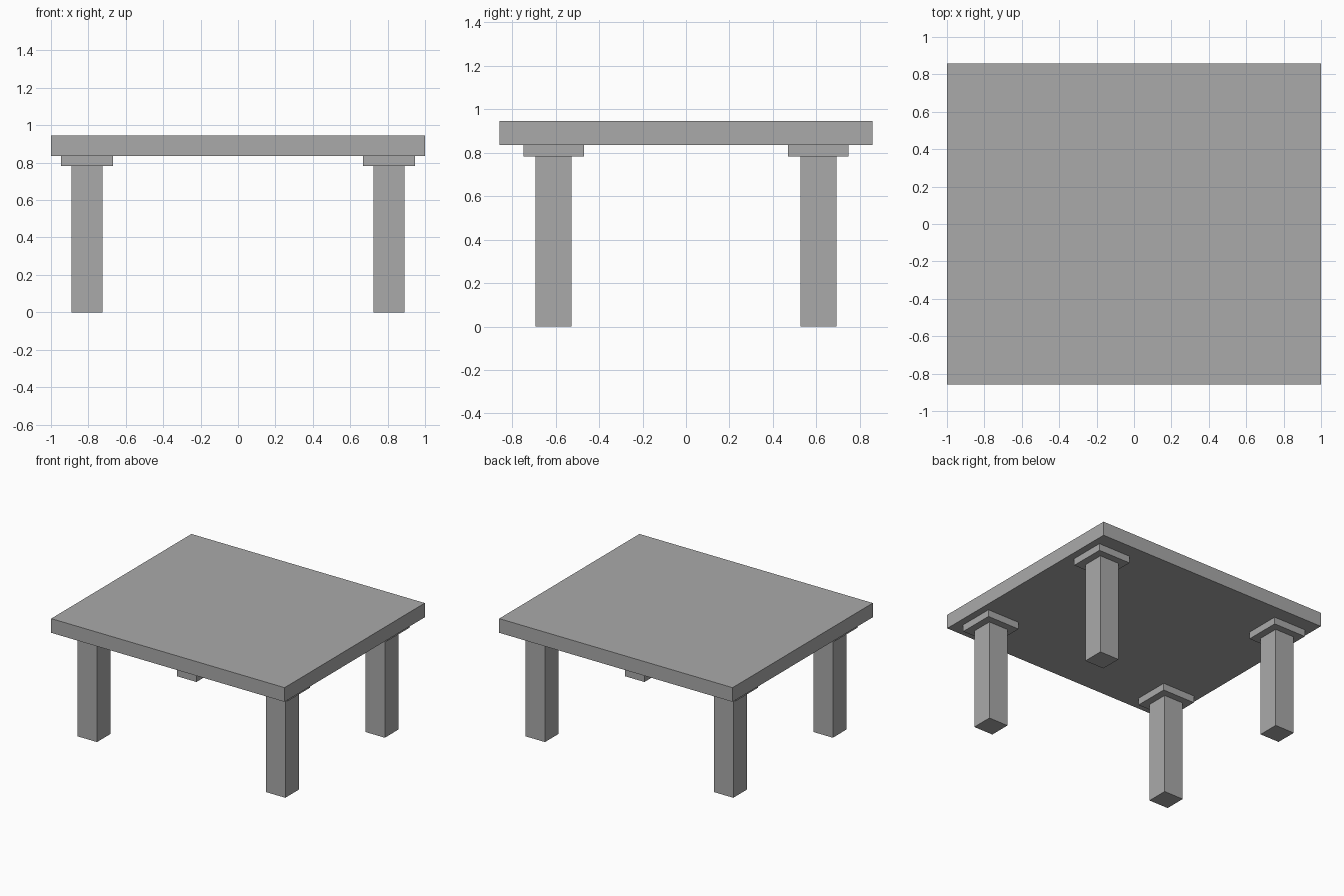
import bpy

default = bpy.data.objects.get("Cube")
if default:
    bpy.data.objects.remove(default, do_unlink=True)

# Single plain grey
grey = bpy.data.materials.new("plain_grey")
grey.use_nodes = True
colour = (0.4, 0.4, 0.4, 1)
grey.diffuse_color = colour
grey.node_tree.nodes["Principled BSDF"].inputs["Base Color"].default_value = colour


def box(name, x, y, size, bottom, top):
    """Flat-faced box centred on (x, y) between two heights."""
    bpy.ops.mesh.primitive_cube_add(size=1, location=(x, y, (bottom + top) / 2))
    obj = bpy.context.object
    obj.name = name
    obj.scale = (size[0], size[1], top - bottom)
    bpy.ops.object.transform_apply(location=False, rotation=False, scale=True)
    obj.data.materials.append(grey)
    return obj


# Heights where the parts meet
LEG_TOP, TOP_UNDERSIDE, TOP_SURFACE = 0.782, 0.836, 0.946

# Table top
box("table_top", 0, 0, (2, 1.716), TOP_UNDERSIDE, TOP_SURFACE)

# Legs with square mounting plates
for side, sx in (("left", 1), ("right", -1)):
    for end, sy in (("front", -1), ("back", 1)):
        x, y = sx * 0.807, sy * 0.609
        box(f"{end}_{side}_leg", x, y, (0.166, 0.166), 0, LEG_TOP)
        box(f"{end}_{side}_leg_plate", x, y, (0.277, 0.277), LEG_TOP, TOP_UNDERSIDE)
